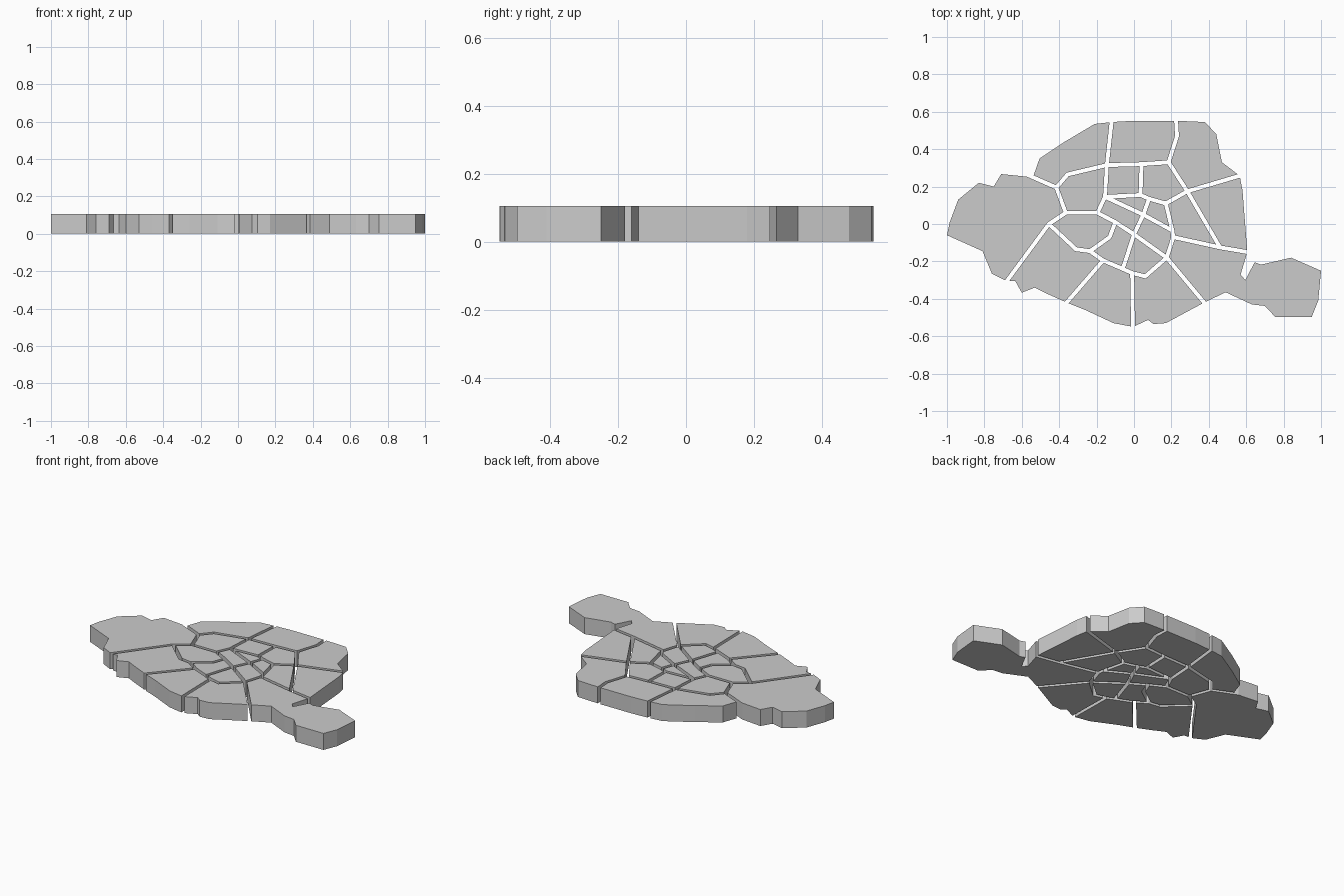
import bpy, bmesh
from mathutils import Vector

if "Cube" in bpy.data.objects:
    bpy.data.objects.remove(bpy.data.objects["Cube"])

HEIGHT = 0.105
HALF_GAP = 0.0105

# Outer city outline, clockwise from the top
OUTLINE = [
    (-.12, .545), (0, .552), (.225, .552), (.38, .545), (.44, .48), (.47, .33),
    (.565, .258), (.58, .18), (.606, -.15), (.57, -.27), (.595, -.30), (.645, -.205),
    (.68, -.217), (.84, -.18), (1, -.25), (.985, -.41), (.95, -.497), (.755, -.497),
    (.70, -.438), (.63, -.43), (.49, -.365), (.375, -.42), (.17, -.53), (.105, -.535),
    (.075, -.513), (-.005, -.55), (-.11, -.53), (-.26, -.46), (-.36, -.42),
    (-.46, -.375), (-.53, -.34), (-.60, -.367), (-.635, -.305), (-.68, -.305),
    (-.76, -.265), (-.81, -.145), (-1, -.06), (-.985, .01), (-.94, .13),
    (-.83, .22), (-.75, .20), (-.71, .267), (-.54, .25), (-.505, .35),
    (-.37, .44), (-.21, .535)]

# Inner corners where the street gaps meet or bend
NODES = dict(
    A=(-.145, .315), B=(.04, .32), C=(.185, .33), D=(.285, .175), E=(.46, -.125),
    F=(.21, -.07), G=(.175, -.18), I=(.06, -.28), J=(-.01, -.262), K=(-.06, -.24),
    L=(-.165, -.195), M=(-.235, -.145), N=(-.31, -.135), O=(-.455, 0), P=(-.365, .06),
    Q=(-.415, .195), R=(-.155, .145), S=(-.195, .06), T=(-.10, .01), U=(0, -.055),
    V=(.035, .155), W=(.08, .135), X=(.17, .11), Y=(.205, -.035), Z=(.05, .05),
    n=(.23, .47), q=(-.355, .265), t=(-.13, -.07))

# Outer districts: stretch of the outline, closed by inner corners
OUTER = [(0, 2, "nCBA"), (2, 6, "DCn"), (6, 8, "ED"), (8, 21, "GFE"), (21, 25, "JIG"),
         (25, 28, "LKJ"), (28, 33, "ONML"), (33, 42, "QPO"), (42, 46, "AqQ")]
INNER = ["QqARSP", "ABVR", "BCDXWV", "DEFYX", "RVWZ", "WXYZ", "RZUTS",
         "ZYFGU", "UGIJK", "TUKLMt", "PSTtMNO"]


def inset(points, offsets):
    """Shift each edge of a clockwise polygon inward by its own offset."""
    result = []
    for i, p in enumerate(points):
        d1 = (p - points[i - 1]).normalized()
        d2 = (points[(i + 1) % len(points)] - p).normalized()
        n1, n2 = Vector((d1.y, -d1.x)), Vector((d2.y, -d2.x))
        a, b = p + n1 * offsets[i - 1], p + n2 * offsets[i]
        cross = d1.cross(d2)
        if abs(cross) < 0.02:
            result.append((a + b) / 2)
        else:
            result.append(a + d1 * ((b - a).cross(d2) / cross))
    return result


def slab(name, points):
    bm = bmesh.new()
    face = bm.faces.new([bm.verts.new((p.x, p.y, 0)) for p in points])
    top = bmesh.ops.extrude_face_region(bm, geom=[face], use_keep_orig=True)["geom"]
    bmesh.ops.translate(bm, vec=(0, 0, HEIGHT),
                        verts=[v for v in top if isinstance(v, bmesh.types.BMVert)])
    bmesh.ops.recalc_face_normals(bm, faces=bm.faces)
    mesh = bpy.data.meshes.new(name)
    bm.to_mesh(mesh)
    bm.free()
    bpy.context.collection.objects.link(bpy.data.objects.new(name, mesh))


# Outer ring of districts: outline edges stay put, shared edges make the gaps
for k, (start, end, chain) in enumerate(OUTER):
    rim = [Vector(OUTLINE[i % len(OUTLINE)]) for i in range(start, end + 1)]
    pts = rim + [Vector(NODES[c]) for c in chain]
    offs = [0 if i < len(rim) - 1 else HALF_GAP for i in range(len(pts))]
    slab(f"outer_district_{k + 1}", inset(pts, offs))

# Central districts: gaps all round
for k, chain in enumerate(INNER):
    pts = [Vector(NODES[c]) for c in chain]
    slab(f"inner_district_{k + 1}", inset(pts, [HALF_GAP] * len(pts)))
